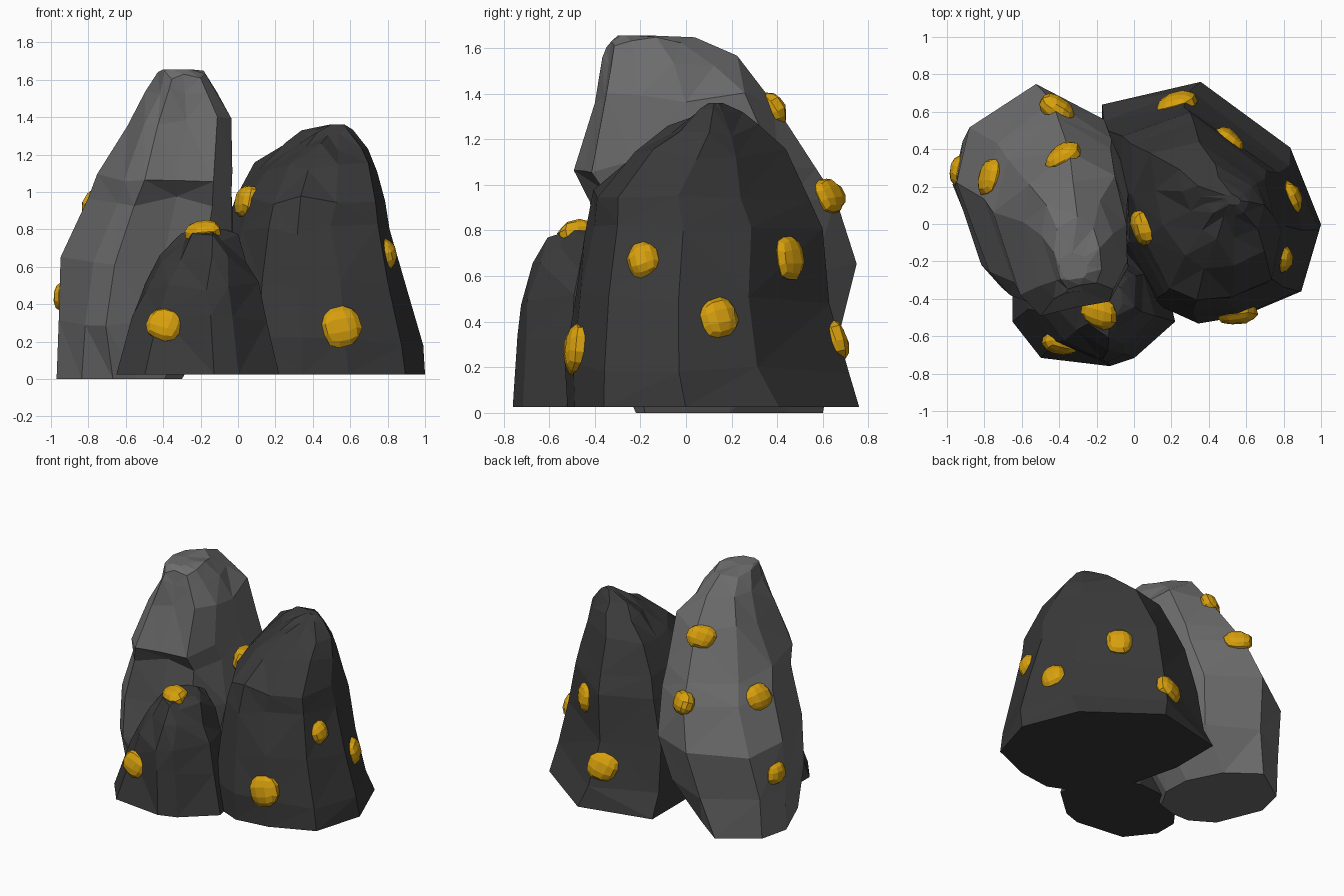
import bpy
import bmesh
import random
from mathutils import Matrix, Vector
from mathutils.bvhtree import BVHTree

random.seed(4)

default = bpy.data.objects.get("Cube")
if default:
    bpy.data.objects.remove(default, do_unlink=True)


def make_material(name, red, green, blue):
    material = bpy.data.materials.new(name)
    colour = (red, green, blue, 1)
    material.diffuse_color = colour
    material.use_nodes = True
    shader = material.node_tree.nodes["Principled BSDF"]
    shader.inputs["Base Color"].default_value = colour
    shader.inputs["Roughness"].default_value = .9
    return material


light_stone = make_material("light grey stone", .152, .152, .152)
dark_stone = make_material("dark grey stone", .041, .041, .041)
gold = make_material("gold ore", .68, .35, .004)


def add_object(name, bm, material):
    mesh = bpy.data.meshes.new(name)
    bm.to_mesh(mesh)
    mesh.materials.append(material)
    obj = bpy.data.objects.new(name, mesh)
    bpy.context.collection.objects.link(obj)
    return obj


def make_rock(name, foot, body, rings, material, rough=.014):
    """Loft an outline through rings of (z, x min, x max, y min, y max).
    The foot outline shapes the lowest ring, the body outline the others."""
    bm = bmesh.new()
    loops = []
    for level, (z, x_min, x_max, y_min, y_max) in enumerate(rings):
        centre = Vector(((x_min + x_max) / 2, (y_min + y_max) / 2, z))
        half_x, half_y = (x_max - x_min) / 2, (y_max - y_min) / 2
        loop = []
        for u, v in (body if level else foot):
            point = centre + Vector((u * half_x, v * half_y, 0))
            if 0 < level < len(rings) - 1:
                point += Vector([random.uniform(-rough, rough) for _ in "xy"] +
                                [random.uniform(-rough, rough) * 2])
            loop.append(bm.verts.new(point))
        loops.append(loop)
    count = len(body)
    for lower, upper in zip(loops, loops[1:]):
        for i in range(count):
            j = (i + 1) % count
            bm.faces.new((lower[i], lower[j], upper[j], upper[i]))
    bm.faces.new(loops[0])
    bm.faces.new(loops[-1])
    bmesh.ops.recalc_face_normals(bm, faces=bm.faces)
    bmesh.ops.triangulate(bm, faces=bm.faces, quad_method='SHORT_EDGE')
    add_object(name, bm, material)
    surface = BVHTree.FromBMesh(bm)
    bm.free()
    return surface


def make_nugget(name, surface, position, width, height, depth=.06):
    """Sink a faceted lump into the nearest place on a rock."""
    spot, normal, _, _ = surface.find_nearest(Vector(position))
    bm = bmesh.new()
    bmesh.ops.create_cube(bm, size=2)
    bmesh.ops.subdivide_edges(bm, edges=bm.edges, cuts=2, use_grid_fill=True)
    for vert in bm.verts:
        vert.co = vert.co.normalized() * random.uniform(1, 1.12)
    turn = normal.to_track_quat('Z', 'Y').to_matrix().to_4x4()
    twist = Matrix.Rotation(random.uniform(-.4, .4), 4, 'Z')
    size = Matrix.Diagonal((width, height, depth, 1))
    bmesh.ops.transform(
        bm, verts=bm.verts,
        matrix=Matrix.Translation(spot - normal * .015) @ turn @ size @ twist)
    bmesh.ops.recalc_face_normals(bm, faces=bm.faces)
    add_object(name, bm, gold)
    bm.free()


# Tall light rock, undercut towards its neighbours
tall_rock = make_rock(
    "tall_rock",
    [(-.06, 1), (-.85, .57), (-1, .05), (-.6, -.75), (-.1, -1),
     (.3, -1), (.72, -.9), (1, -.5), (.97, 0), (.6, .6)],
    [(-.06, 1), (-.85, .57), (-1, .05), (-.62, -.78), (-.36, -1),
     (.2, -.9), (.7, -.84), (1, -.5), (1, .05), (.74, .64)],
    [(0, -.97, -.3, -.22, .6),
     (.3, -.97, -.12, -.33, .67),
     (.63, -.96, -.03, -.38, .76),
     (.95, -.79, -.03, -.42, .65),
     (1.08, -.74, -.03, -.49, .58),
     (1.38, -.6, -.04, -.41, .39),
     (1.55, -.5, -.12, -.38, .22),
     (1.63, -.44, -.17, -.35, .05),
     (1.655, -.4, -.25, -.3, -.15)],
    light_stone)

# Broad dark rock
broad_rock = make_rock(
    "broad_rock",
    [(-1, .81), (-1, .2), (-.85, -.35), (-.5, -.85), (-.12, -1),
     (.3, -.95), (.82, -.75), (1, -.19), (.72, .45), (-.1, 1)],
    [(-1, .75), (-1, .2), (-.8, -.32), (-.5, -.85), (-.12, -1),
     (.3, -.95), (.82, -.75), (1, -.19), (.74, .36), (-.2, 1)],
    [(.025, -.17, 1, -.52, .76),
     (.2, -.17, .98, -.52, .71),
     (.5, -.14, .9, -.49, .64),
     (.8, -.07, .82, -.44, .61),
     (.95, -.02, .8, -.41, .54),
     (1.13, .1, .75, -.23, .45),
     (1.24, .25, .69, -.07, .33),
     (1.31, .35, .62, .03, .24),
     (1.36, .49, .57, .1, .16)],
    dark_stone)

# Small dark rock in front
small_rock = make_rock(
    "small_rock",
    [(-1, -.3), (-.65, -.87), (.2, -1), (.5, -.87), (1, -.3),
     (.85, .5), (.2, 1), (-.6, .9), (-1, .2)],
    [(-1, -.1), (-.6, -.64), (.15, -1), (.5, -.85), (1, -.2),
     (.85, .6), (.2, 1), (-.6, .9), (-1, .3)],
    [(.025, -.65, .22, -.76, -.08),
     (.33, -.56, .14, -.75, -.12),
     (.5, -.5, .1, -.73, -.15),
     (.65, -.41, .05, -.67, -.17),
     (.75, -.3, .0, -.6, -.22),
     (.8, -.22, -.06, -.51, -.3)],
    dark_stone)

# Gold nuggets: position, half width, half height
nuggets = {
    "broad_rock": (broad_rock, [
        ((.55, -.48, .28), .11, .11),
        ((.8, -.19, .67), .07, .08),
        ((.86, .15, .42), .09, .09),
        ((.5, .44, .68), .09, .1),
        ((.22, .67, .32), .11, .1),
        ((.04, -.02, .95), .1, .09)]),
    "tall_rock": (tall_rock, [
        ((-.8, .26, .96), .1, .09),
        ((-.96, .29, .44), .08, .08),
        ((-.41, .41, 1.36), .1, .08),
        ((-.41, .62, .95), .1, .08)]),
    "small_rock": (small_rock, [
        ((-.39, -.64, .29), .1, .09),
        ((-.19, -.48, .82), .1, .08)]),
}
for rock_name, (surface, spots) in nuggets.items():
    for number, (position, width, height) in enumerate(spots, 1):
        make_nugget(f"{rock_name}_nugget_{number}", surface, position, width, height)
